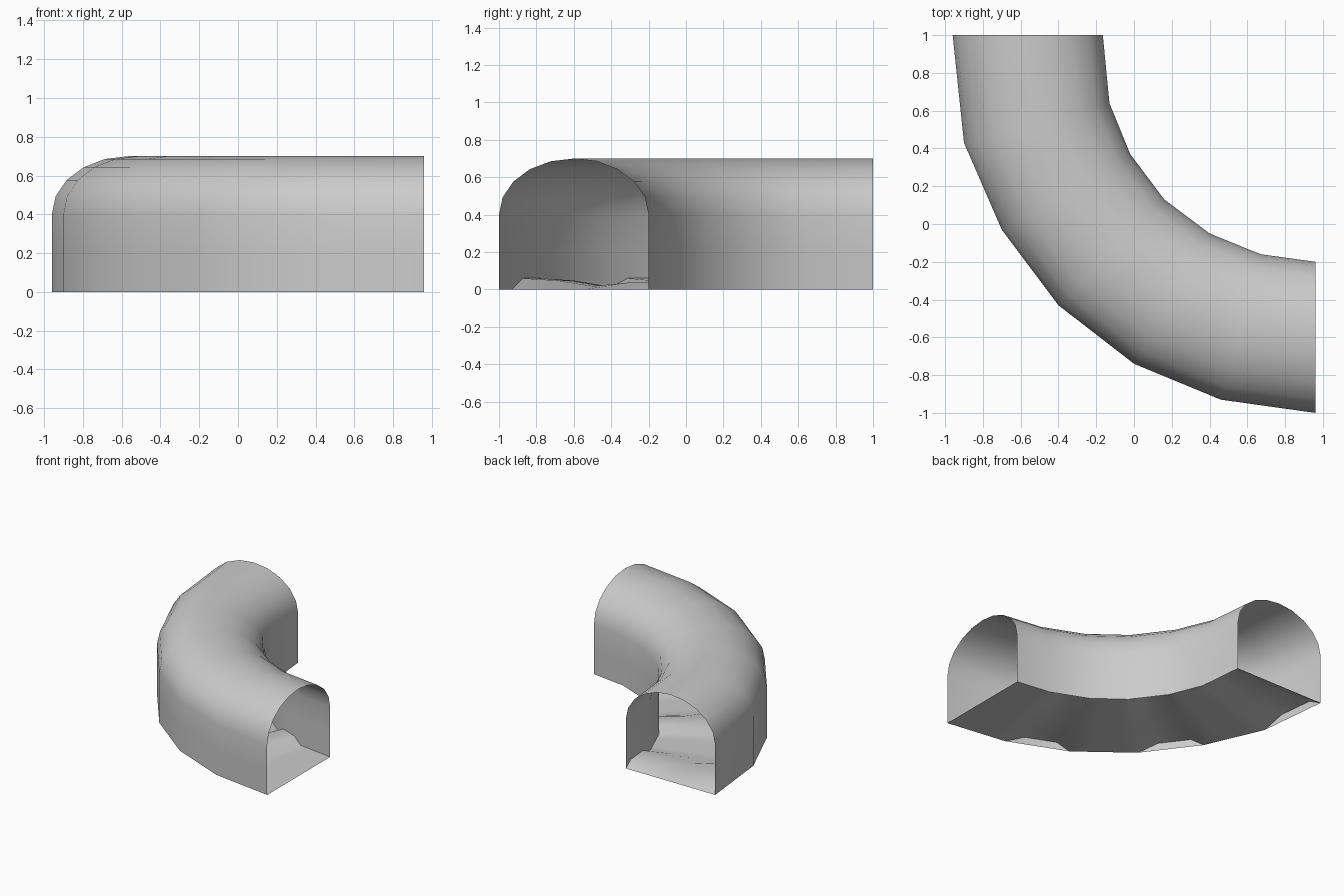
import bpy, math
from mathutils import Vector

if "Cube" in bpy.data.objects:
    bpy.data.objects.remove(bpy.data.objects["Cube"])

# Plan outlines of the bend: one point per ring, outer and inner side
outer = [(-.96, 1), (-.90, .43), (-.70, -.03), (-.40, -.43), (0, -.74), (.46, -.93), (.96, -1)]
inner = [(-.165, 1), (-.13, .64), (-.02, .37), (.16, .13), (.40, -.05), (.67, -.16), (.96, -.20)]

# Cross-section as (fraction from outer to inner, height): straight walls and a vault
ARC = 10
section = [(0, 0), (0, .2)]
for i in range(ARC + 1):
    a = math.pi * i / ARC
    section.append((.5 - .5 * math.cos(a), .4 + .3 * math.sin(a)))
section += [(1, .2), (1, 0)]


def across(ring_pos, t, z):
    """Point at a fractional ring position, t of the way from outer to inner."""
    i = min(int(ring_pos), len(outer) - 2)
    f = ring_pos - i
    o = Vector(outer[i]).lerp(Vector(outer[i + 1]), f)
    n = Vector(inner[i]).lerp(Vector(inner[i + 1]), f)
    p = o.lerp(n, t)
    return (p.x, p.y, z)


def grid_object(name, rows, flip=False):
    n = len(rows[0])
    faces = []
    for r in range(len(rows) - 1):
        for c in range(n - 1):
            f = [r * n + c, r * n + c + 1, (r + 1) * n + c + 1, (r + 1) * n + c]
            faces.append(f[::-1] if flip else f)
    me = bpy.data.meshes.new(name)
    me.from_pydata([p for row in rows for p in row], [], faces)
    me.polygons.foreach_set("use_smooth", [True] * len(faces))
    me.update()
    ob = bpy.data.objects.new(name, me)
    bpy.context.collection.objects.link(ob)
    return ob


# Vaulted walls, open at both ends
grid_object("tunnel_vault", [[across(r, t, z) for t, z in section] for r in range(len(outer))], True)

# Uneven floor: every other segment swells up a little between its rings
rows = []
for seg in range(len(outer) - 1):
    for f in (0, .2, .7):
        bump = .06 if f and seg % 2 == 0 else 0
        rows.append([across(seg + f, t, bump * k)
                     for t, k in ((0, 1), (.25, .8), (.5, .3), (.75, .6), (1, .7))])
rows.append([across(6, t, 0) for t in (0, .25, .5, .75, 1)])
grid_object("tunnel_floor", rows, True)
